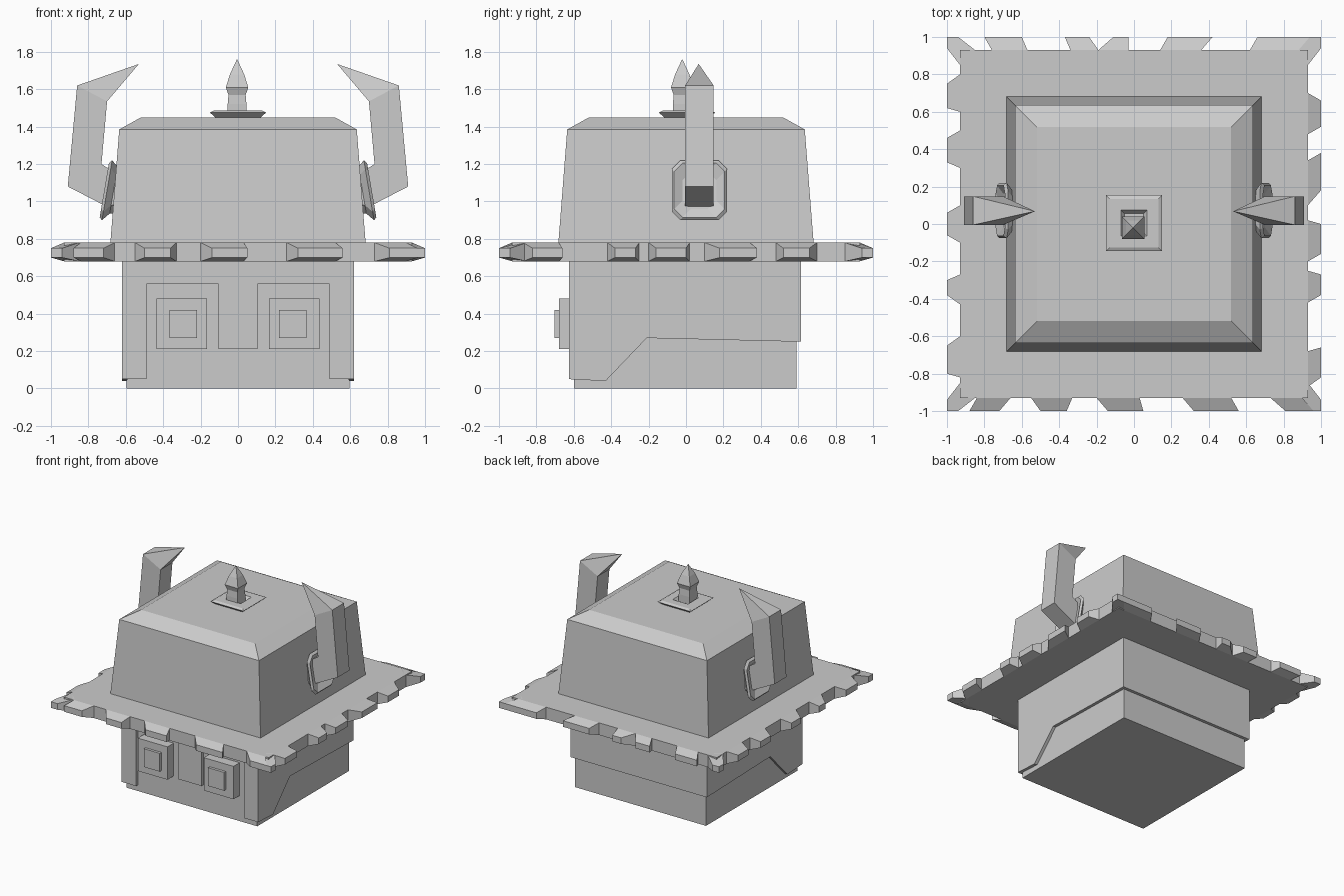
import bpy, bmesh
from mathutils import Matrix
from math import pi

if "Cube" in bpy.data.objects:
    bpy.data.objects.remove(bpy.data.objects["Cube"])


def loft(name, rings):
    """Flat-faced solid through equal-length point rings, capped at both ends."""
    bm = bmesh.new()
    loops = [[bm.verts.new(p) for p in r] for r in rings]
    for a, b in zip(loops, loops[1:]):
        for i in range(len(a)):
            j = (i + 1) % len(a)
            bm.faces.new((a[i], a[j], b[j], b[i]))
    bm.faces.new(loops[0][::-1])
    bm.faces.new(loops[-1])
    bmesh.ops.remove_doubles(bm, verts=bm.verts, dist=1e-5)
    bmesh.ops.recalc_face_normals(bm, faces=bm.faces)
    me = bpy.data.meshes.new(name)
    bm.to_mesh(me)
    bm.free()
    ob = bpy.data.objects.new(name, me)
    bpy.context.collection.objects.link(ob)
    return ob


def square(h, z, cx=0, cy=0):
    return [(cx + sx * h, cy + sy * h, z) for sx, sy in ((-1, -1), (1, -1), (1, 1), (-1, 1))]


def box(name, x0, x1, y0, y1, z0, z1):
    return loft(name, [[(x0, y0, z), (x1, y0, z), (x1, y1, z), (x0, y1, z)] for z in (z0, z1)])


def mirror_x(ob):
    m = ob.modifiers.new("mirror", 'MIRROR')
    m.use_axis[0] = True


# Head block
box("head", -.595, .595, -.6, .59, 0, .7)

# Face guard: front panel with two eye openings and a nose strip
half = [(.62, .05), (.49, .05), (.49, .56), (.105, .56), (.105, .21)]
outline = [(.62, .7)] + half + [(-x, z) for x, z in half[::-1]] + [(-.62, .7)]
loft("face_guard", [[(x, y, z) for x, z in outline] for y in (-.625, -.598)])

# Side guards with stepped lower edge, and back guard
side = [(-.625, .05), (-.43, .04), (-.21, .27), (.615, .25), (.615, .7), (-.625, .7)]
mirror_x(loft("side_guard", [[(x, y, z) for y, z in side] for x in (.59, .62)]))
box("back_guard", -.62, .62, .585, .615, .25, .7)

# Eyes and pupils
mirror_x(box("eye", .165, .435, -.68, -.6, .21, .48))
mirror_x(box("pupil", .22, .365, -.702, -.67, .27, .42))

# Brim plate
box("brim", -.93, .93, -.93, .93, .68, .78)


# Torn brim edge: (base start, base end, tip start, tip end) along each side
edges = {
    0: [(-.84, -.66, -.88, -.72), (-.55, -.33, -.5, -.36), (-.2, .03, -.14, .05),
        (.26, .52, .32, .56), (.73, .9, .81, .96)],
    1: [(-.87, -.68, -.82, -.66), (-.42, -.25, -.38, -.27), (-.2, .02, -.16, 0),
        (.1, .34, .18, .38), (.48, .7, .52, .66)],
    2: [(-.88, -.62, -.94, -.66), (-.36, -.14, -.42, -.18), (.03, .19, .03, .11),
        (.19, .34, .24, .37), (.57, .76, .6, .8)],
    3: [(-.8, -.6, -.75, -.62), (-.5, -.3, -.46, -.33), (-.1, .1, -.06, .06),
        (.27, .43, .3, .38), (.6, .82, .65, .8)],
}
for k, teeth in edges.items():
    turn = Matrix.Rotation(k * pi / 2, 4, 'Z')
    for a, b, c, d in teeth:
        ob = loft("brim_tooth", [
            [(a, -.92, .68), (b, -.92, .68), (b, -.92, .78), (a, -.92, .78)],
            [(a, -.93, .68), (b, -.93, .68), (b, -.93, .78), (a, -.93, .78)],
            [(c, -1, .70), (d, -1, .70), (d, -1, .75), (c, -1, .75)]])
        ob.data.transform(turn)
    # Pointed brim corner
    corner = loft("brim_corner", [
        [(.91, -.85, z0), (.93, -.85, z0), (1, -.94, z1), (1, -1, z1), (.94, -1, z1), (.85, -.93, z0),
         (.85, -.91, z0)] for z0, z1 in ((.68, .70), (.78, .75))])
    corner.data.transform(turn)

# Crown with bevelled top
loft("crown", [square(.683, .77), square(.635, 1.385), square(.518, 1.45)])

# Top spike and its flared collar
loft("spike", [square(h, z, -.005, -.02) for h, z in
               ((.05, 1.44), (.05, 1.52), (.046, 1.57), (.06, 1.61), (.038, 1.68), (.001, 1.76))])
loft("spike_collar", [square(h, z, 0, .005) for h, z in
                      ((.11, 1.44), (.15, 1.475), (.13, 1.485), (.07, 1.485), (.05, 1.46))])

# Bent horns
path = [((.62, .93), (.62, 1.13)), ((.91, 1.08), (.73, 1.2)), ((.86, 1.62), (.70, 1.535))]
rings = [[(o[0], -.005, o[1]), (o[0], .148, o[1]), (i[0], .148, i[1]), (i[0], -.005, i[1])]
         for o, i in path]
mirror_x(loft("horn", rings + [[(.53, .068, 1.735)] * 4]))


# Horn collars: chamfered flared rings that lean with the crown wall
def octagon(hy, hz, x):
    c = .045
    pts = [(-hy, -hz + c), (-hy + c, -hz), (hy - c, -hz), (hy, -hz + c),
           (hy, hz - c), (hy - c, hz), (-hy + c, hz), (-hy, hz - c)]
    return [(x - .17 * z, .072 + y, 1.06 + z) for y, z in pts]


mirror_x(loft("horn_collar", [octagon(.11, .125, .62), octagon(.11, .125, .665),
                              octagon(.148, .16, .70), octagon(.135, .145, .715),
                              octagon(.09, .10, .69)]))
